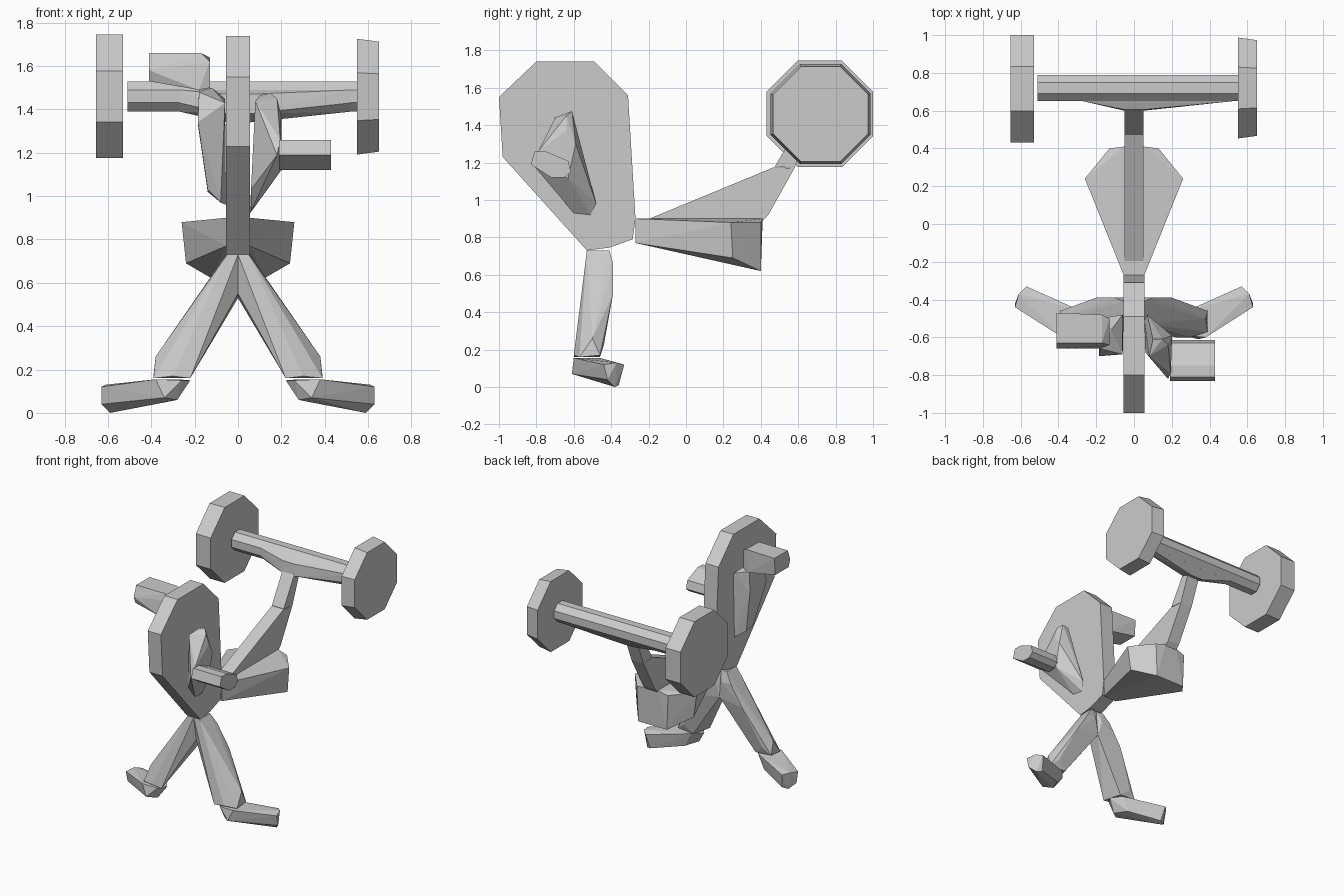
import bpy, bmesh, math


def finish(bm, name):
    bmesh.ops.recalc_face_normals(bm, faces=bm.faces)
    me = bpy.data.meshes.new(name)
    bm.to_mesh(me)
    bm.free()
    ob = bpy.data.objects.new(name, me)
    bpy.context.collection.objects.link(ob)
    return ob


def hull(name, pts, flip=1):
    """Faceted convex block around a few corner points."""
    bm = bmesh.new()
    for x, y, z in pts:
        bm.verts.new((x * flip, y, z))
    res = bmesh.ops.convex_hull(bm, input=bm.verts)
    junk = [g for g in res["geom_interior"] if isinstance(g, bmesh.types.BMVert)]
    bmesh.ops.delete(bm, geom=junk, context='VERTS')
    bmesh.ops.dissolve_limit(bm, angle_limit=0.03, verts=bm.verts, edges=bm.edges)
    return finish(bm, name)


def slab(name, profile, x0, x1, inset=0.0):
    """Extrude a (y, z) profile between two x positions."""
    cy = sum(p[0] for p in profile) / len(profile)
    cz = sum(p[1] for p in profile) / len(profile)
    k = 1 - inset
    bm = bmesh.new()
    a = [bm.verts.new((x0, y, z)) for y, z in profile]
    b = [bm.verts.new((x1, cy + (y - cy) * k, cz + (z - cz) * k)) for y, z in profile]
    bm.faces.new(a)
    bm.faces.new(b[::-1])
    for i in range(len(a)):
        j = (i + 1) % len(a)
        bm.faces.new((a[i], a[j], b[j], b[i]))
    return finish(bm, name)


def octagon(cy, cz, apothem):
    r = apothem / math.cos(math.pi / 8)
    return [(cy + r * math.cos(math.pi * (i + .5) / 4),
             cz + r * math.sin(math.pi * (i + .5) / 4)) for i in range(8)]


# Flat body
slab("body", [(-.53, .73), (-.98, 1.23), (-1, 1.55), (-.8, 1.74), (-.49, 1.74),
              (-.31, 1.56), (-.27, .9), (-.285, .79), (-.41, .745)], -.055, .055)

# Tail base and rising tail
hull("tail_base", [(s * x, y, z) for s in (-1, 1) for x, y, z in (
    (.055, -.27, .9), (.055, -.27, .77), (.26, .24, .88), (.24, .25, .69),
    (.13, .4, .88), (.12, .4, .62), (.05, .41, .9))])
slab("tail", [(-.22, .89), (.47, 1.175), (.58, 1.17), (.44, .92), (.41, .89)], -.05, .05)
slab("tail_tip", [(.475, 1.18), (.58, 1.17), (.66, 1.37), (.6, 1.39)], -.05, .05)

# Crossbar with a wedge at its middle, and end discs
slab("crossbar", octagon(.72, 1.46, .07), -.51, .55)
hull("crossbar_wedge", [(s * x, y, z) for s in (-1, 1) for x, y, z in (
    (.05, .6, 1.38), (.05, .7, 1.34), (.05, .605, 1.47))]
    + [(x, y, z) for x in (-.27, .52) for y, z in ((.65, 1.49), (.65, 1.43), (.69, 1.39), (.75, 1.39))])
slab("left_disc", octagon(.716, 1.46, .285), -.53, -.655)
slab("right_disc", octagon(.72, 1.459, .267), .55, .65, .05)

# Legs and feet
for side, s in (("left", -1), ("right", 1)):
    hull(side + "_leg", [(0, -.53, .73), (.05, -.53, .73), (0, -.42, .73), (.055, -.41, .73),
                         (0, -.5, .55), (.0, -.4, .53), (.03, -.39, .65), (.1, -.39, .66),
                         (.2, -.39, .5), (.22, -.6, .16), (.26, -.46, .16), (.3, -.6, .17),
                         (.39, -.57, .16), (.39, -.46, .17), (.38, -.5, .26), (.33, -.44, .22)], s)
    hull(side + "_foot", [(.22, -.53, .15), (.28, -.46, .155), (.26, -.59, .15), (.38, -.6, .155),
                          (.28, -.56, .06), (.34, -.61, .07), (.33, -.46, .05),
                          (.57, -.33, .12), (.61, -.37, .13), (.63, -.44, .12), (.63, -.42, .04),
                          (.55, -.36, .01), (.59, -.38, 0)], s)

# Right arm hangs at the elbow
hull("right_upper_arm", [(.08, -.7, 1.44), (.1, -.61, 1.465), (.15, -.61, 1.475), (.18, -.64, 1.45),
                         (.2, -.64, 1.37), (.18, -.82, 1.19), (.195, -.79, 1.26), (.2, -.63, 1.12),
                         (.2, -.59, 1.3), (.06, -.6, .93), (.055, -.51, .92), (.07, -.48, .98),
                         (.06, -.68, 1.03)])
slab("right_forearm", [(-.83, 1.19), (-.81, 1.26), (-.75, 1.26), (-.63, 1.21), (-.615, 1.15),
                       (-.65, 1.12), (-.72, 1.12)], .19, .43)

# Left arm is raised
hull("left_upper_arm", [(-.055, -.5, .96), (-.08, -.6, .97), (-.14, -.52, 1.02), (-.14, -.6, 1.03),
                        (-.06, -.48, 1.45), (-.06, -.69, 1.43), (-.12, -.56, 1.5),
                        (-.18, -.5, 1.49), (-.18, -.66, 1.48), (-.185, -.7, 1.34), (-.185, -.5, 1.33)])
hull("left_forearm", [(-.41, -.47, 1.66), (-.41, -.63, 1.66), (-.41, -.66, 1.58), (-.41, -.64, 1.53),
                      (-.41, -.48, 1.53), (-.17, -.48, 1.66), (-.17, -.63, 1.66), (-.13, -.5, 1.64),
                      (-.13, -.64, 1.62), (-.13, -.64, 1.5), (-.13, -.5, 1.5), (-.18, -.66, 1.49),
                      (-.18, -.48, 1.49)])
